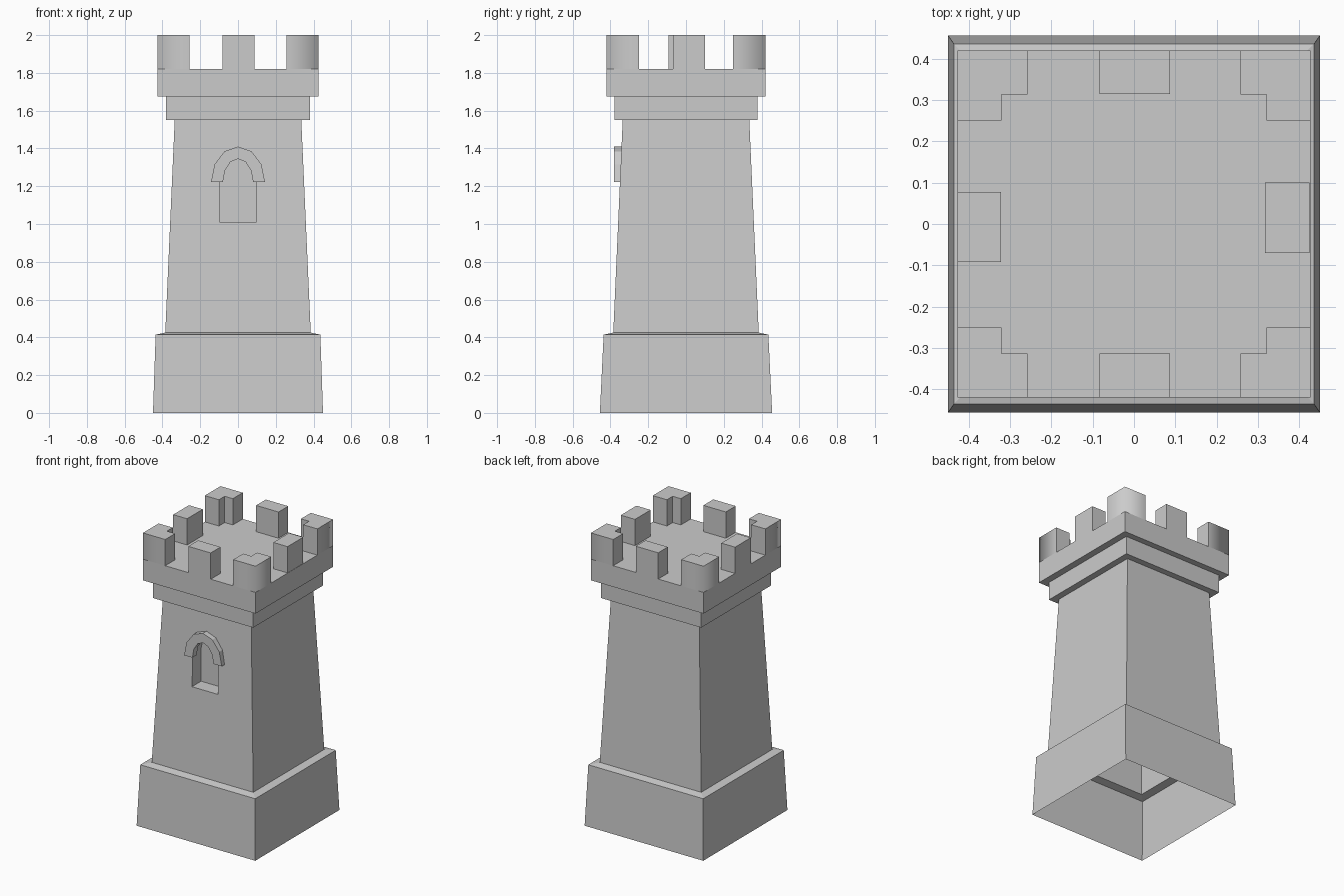
import bpy, bmesh, math

cube = bpy.data.objects.get("Cube")
if cube:
    bpy.data.objects.remove(cube, do_unlink=True)

GREY = (0.6, 0.6, 0.6, 1)
stone = bpy.data.materials.new("grey stone")
stone.use_nodes = True
stone.diffuse_color = GREY
stone.node_tree.nodes["Principled BSDF"].inputs["Base Color"].default_value = GREY


def finish(name, bm):
    bmesh.ops.recalc_face_normals(bm, faces=bm.faces)
    mesh = bpy.data.meshes.new(name)
    bm.to_mesh(mesh)
    bm.free()
    mesh.materials.append(stone)
    obj = bpy.data.objects.new(name, mesh)
    bpy.context.collection.objects.link(obj)
    return obj


def bridge(bm, a, b, skip=()):
    n = len(a)
    for i in range(n):
        if i not in skip:
            bm.faces.new((a[i], a[(i + 1) % n], b[(i + 1) % n], b[i]))


def prism(name, outline, z0, z1):
    bm = bmesh.new()
    low = [bm.verts.new((x, y, z0)) for x, y in outline]
    high = [bm.verts.new((x, y, z1)) for x, y in outline]
    bridge(bm, low, high)
    bm.faces.new(low)
    bm.faces.new(high)
    return finish(name, bm)


def arc(a, b, z, steps=6):
    return [(a * math.cos(math.pi * i / steps), z + b * math.sin(math.pi * i / steps))
            for i in range(steps + 1)]


# Tower shell: stacked square rings, open underneath, closed by the deck
SHAFT_LOW, SHAFT_TOP = 0.425, 1.55
rings = [(0.45, 0.456, 0), (0.436, 0.436, 0.414), (0.385, 0.385, SHAFT_LOW),
         (0.335, 0.335, SHAFT_TOP), (0.38, 0.378, SHAFT_TOP), (0.38, 0.378, 1.675),
         (0.427, 0.42, 1.675), (0.427, 0.42, 1.82)]
bm = bmesh.new()
loops = [[bm.verts.new((sx * x, sy * y, z)) for sx, sy in ((-1, -1), (1, -1), (1, 1), (-1, 1))]
         for x, y, z in rings]
for k in range(len(loops) - 1):
    bridge(bm, loops[k], loops[k + 1], skip=(0,) if k == 2 else ())
bm.faces.new(loops[-1])


# Front shaft wall with an arched window recess
def wall_y(z):
    return -0.385 + 0.05 * (z - SHAFT_LOW) / (SHAFT_TOP - SHAFT_LOW)


opening = [(-0.098, 1.01), (0.098, 1.01)] + arc(0.098, 0.135, 1.235)
rim = [bm.verts.new((x, wall_y(z), z)) for x, z in opening]
inner = [bm.verts.new((x, -0.26, z)) for x, z in opening]
bridge(bm, rim, inner)
bm.faces.new(inner)
a, b = loops[2], loops[3]
border = [bm.edges.get(p) for p in ((a[0], a[1]), (a[1], b[1]), (b[1], b[0]), (b[0], a[0]))]
border += [bm.edges.get((rim[i], rim[i - 1])) for i in range(len(rim))]
bmesh.ops.triangle_fill(bm, use_beauty=True, use_dissolve=False, edges=border,
                        normal=(0, -1, 0.04))
finish("tower_body", bm)

# Raised arch over the window
bm = bmesh.new()
profile = arc(0.143, 0.188, 1.222) + arc(0.08, 0.123, 1.222)[::-1]
front = [bm.verts.new((x, -0.38, z)) for x, z in profile]
back = [bm.verts.new((x, -0.335, z)) for x, z in profile]
bridge(bm, front, back)
for i in range(6):
    for side in (front, back):
        bm.faces.new((side[i], side[i + 1], side[12 - i], side[13 - i]))
finish("window_arch", bm)

# L-shaped corner battlements, softly shaded around the outer corner
for sx, xname in ((-1, "right"), (1, "left")):
    for sy, yname in ((-1, "front"), (1, "back")):
        ell = [(0.427, 0.42), (0.258, 0.42), (0.258, 0.313),
               (0.32, 0.313), (0.32, 0.25), (0.427, 0.25)]
        obj = prism(f"corner_battlement_{yname}_{xname}",
                    [(sx * x, sy * y) for x, y in ell], 1.82, 2)
        mesh = obj.data
        for face in mesh.polygons:
            face.use_smooth = abs(face.normal.z) < 0.5
        for edge in mesh.edges:
            ends = [mesh.vertices[v].co for v in edge.vertices]
            outer = all(abs(c.x) > 0.42 and abs(c.y) > 0.41 for c in ends)
            edge.use_edge_sharp = not outer

# Middle battlements
for name, x0, x1, y0, y1 in (("front", -0.083, 0.087, -0.42, -0.313),
                             ("back", -0.083, 0.087, 0.315, 0.42),
                             ("right", -0.427, -0.322, -0.092, 0.078),
                             ("left", 0.317, 0.425, -0.07, 0.1)):
    prism("middle_battlement_" + name, [(x0, y0), (x1, y0), (x1, y1), (x0, y1)], 1.82, 2)
